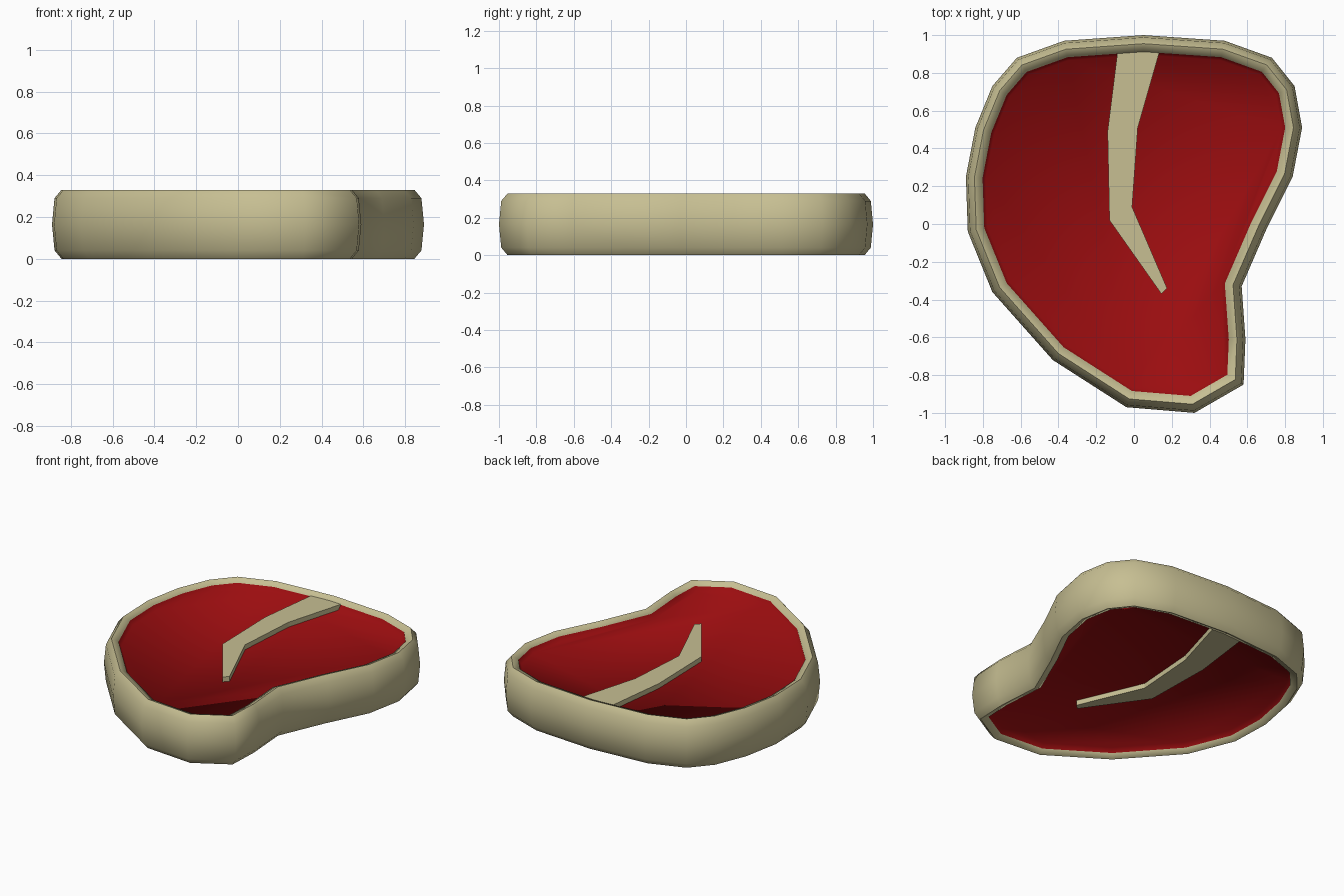
import bpy, bmesh
from mathutils import Vector

if "Cube" in bpy.data.objects:
    bpy.data.objects.remove(bpy.data.objects["Cube"])

H = 0.33  # overall thickness

# Steak outline, clockwise from the top
OUTLINE = [(0.05, 1.0), (0.48, 0.97), (0.73, 0.88), (0.85, 0.73), (0.89, 0.51),
           (0.84, 0.25), (0.70, -0.03), (0.57, -0.33), (0.59, -0.61), (0.58, -0.85),
           (0.32, -1.0), (-0.04, -0.97), (-0.43, -0.72), (-0.75, -0.36), (-0.88, -0.04),
           (-0.89, 0.25), (-0.84, 0.51), (-0.75, 0.73), (-0.62, 0.88), (-0.37, 0.97)]
# Fat marbling strip outline
STRIP = [(-0.085, 0.93), (0.14, 0.93), (0.02, 0.51), (-0.01, 0.09),
         (0.175, -0.34), (0.145, -0.37), (-0.13, 0.02), (-0.14, 0.49)]


def material(name, color):
    m = bpy.data.materials.new(name)
    m.diffuse_color = (*color, 1)
    m.use_nodes = True
    m.node_tree.nodes["Principled BSDF"].inputs["Base Color"].default_value = m.diffuse_color
    return m


def inset(points, d):
    """Mitred inward offset of a clockwise outline."""
    out = []
    for i, p in enumerate(points):
        p = Vector(p)
        a = (p - Vector(points[i - 1])).normalized()
        b = (Vector(points[(i + 1) % len(points)]) - p).normalized()
        na, nb = Vector((a.y, -a.x)), Vector((b.y, -b.x))
        out.append(p + (na + nb) * d / (1 + na.dot(nb)))
    return out


def loft(name, outline, profile, mat, closed=False, smooth=None):
    """Skin rings given as (inset, z); closed joins last to first, else caps."""
    bm = bmesh.new()
    rings = [[bm.verts.new((q.x, q.y, z)) for q in inset(outline, d)]
             for d, z in profile]
    n = len(outline)
    pairs = list(zip(rings, rings[1:])) + ([(rings[-1], rings[0])] if closed else [])
    for r, s in pairs:
        for i in range(n):
            j = (i + 1) % n
            bm.faces.new((r[i], r[j], s[j], s[i]))
    if not closed:
        bm.faces.new(rings[0])
        bm.faces.new(rings[-1])
    bmesh.ops.recalc_face_normals(bm, faces=bm.faces)
    me = bpy.data.meshes.new(name)
    bm.to_mesh(me)
    bm.free()
    me.materials.append(mat)
    ob = bpy.data.objects.new(name, me)
    bpy.context.collection.objects.link(ob)
    if smooth:
        bpy.ops.object.select_all(action='DESELECT')
        ob.select_set(True)
        bpy.context.view_layer.objects.active = ob
        bpy.ops.object.shade_smooth_by_angle(angle=smooth)
    return ob


fat = material("fat", (0.57, 0.52, 0.29))
red = material("meat", (0.33, 0.004, 0.005))

# Rounded fat rim: lower half of the section, mirrored for the upper half
lower = [(0.088, 0.017), (0.045, 0.0), (0.012, 0.04), (0.0, H / 2)]
rim = lower + [(d, H - z) for d, z in reversed(lower[:-1])]
loft("fat_rim", OUTLINE, rim, fat, closed=True, smooth=1.2)

# Meat with slightly sunken top and bottom faces
dish = [(0.105, 0.05), (0.086, 0.017)]
loft("meat", OUTLINE, dish + [(d, H - z) for d, z in reversed(dish)], red, smooth=1.2)

# Fat strip standing proud of the meat on both faces
loft("fat_strip", STRIP, [(0, 0.017), (0, H - 0.017)], fat)
